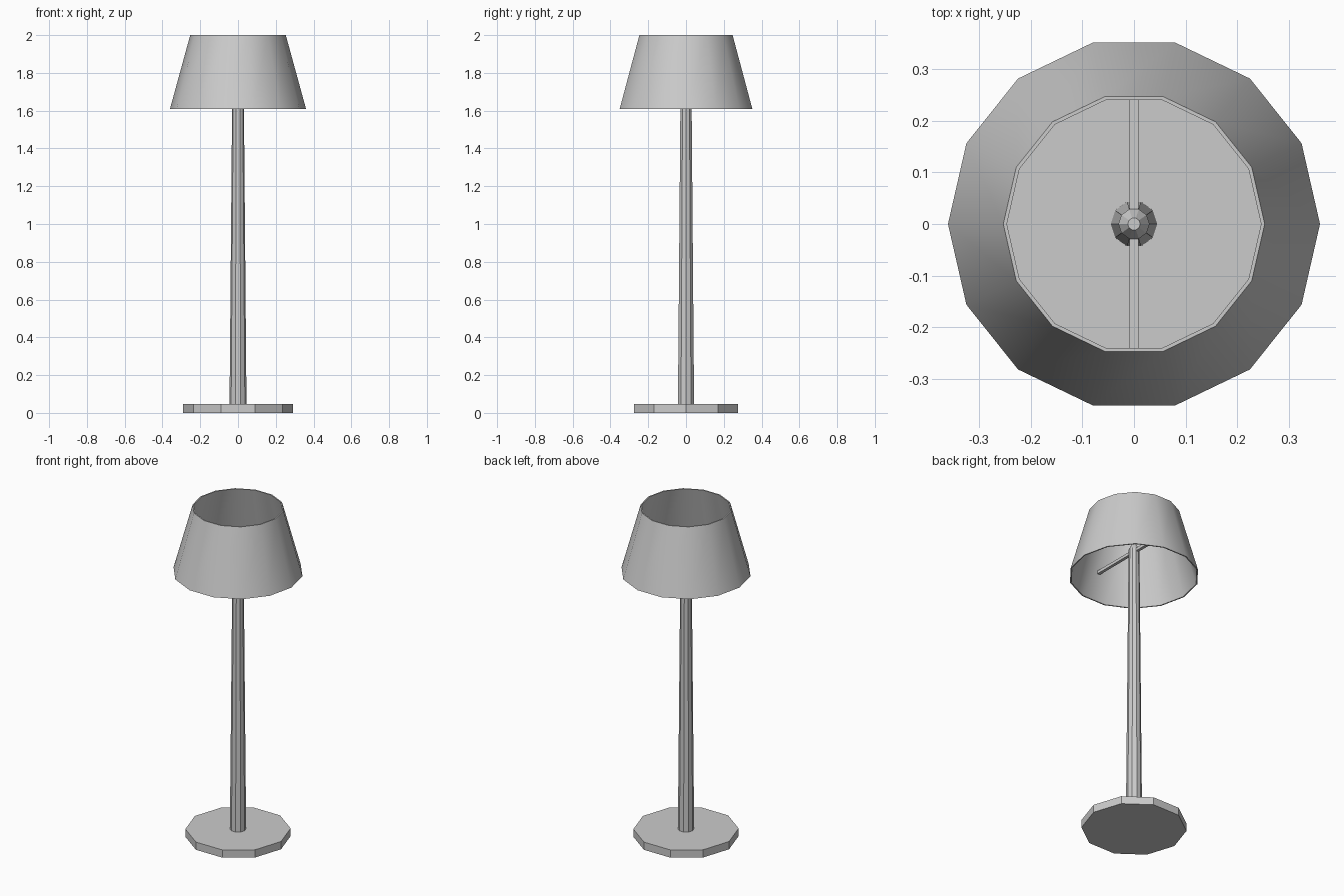
import bpy, bmesh
from math import cos, sin, tau

if "Cube" in bpy.data.objects:
    bpy.data.objects.remove(bpy.data.objects["Cube"])


def lathe(name, profile, sides, closed=False):
    """Spin (radius, z) points about z; open profiles get end caps."""
    bm = bmesh.new()
    rings = [[bm.verts.new((r * cos(tau * i / sides), r * sin(tau * i / sides), z))
              for i in range(sides)] for r, z in profile]
    pairs = list(zip(rings, rings[1:]))
    if closed:
        pairs.append((rings[-1], rings[0]))
    else:
        bm.faces.new(rings[0])
        bm.faces.new(rings[-1])
    for a, b in pairs:
        for i in range(sides):
            j = (i + 1) % sides
            bm.faces.new((a[i], a[j], b[j], b[i]))
    bmesh.ops.recalc_face_normals(bm, faces=bm.faces)
    mesh = bpy.data.meshes.new(name)
    bm.to_mesh(mesh)
    bm.free()
    obj = bpy.data.objects.new(name, mesh)
    bpy.context.collection.objects.link(obj)
    return obj


# Ten-sided foot plate
lathe("base", [(0.29, 0.0), (0.29, 0.047)], 10)

# Tapered pole with a pointed tip
lathe("pole", [(0.045, 0.04), (0.03, 1.777), (0.012, 1.812)], 10)

# Thin-walled open shade
shade = lathe("shade", [(0.36, 1.61), (0.253, 2.0), (0.246, 2.0), (0.353, 1.61)],
              14, closed=True)
bpy.context.view_layer.objects.active = shade
shade.select_set(True)
bpy.ops.object.shade_smooth_by_angle(angle=0.53)

# Cross rod holding the shade on the pole
bpy.ops.mesh.primitive_cube_add(size=1, location=(0, 0, 1.765))
rod = bpy.context.object
rod.name = "shade_support_rod"
rod.scale = (0.018, 0.606, 0.018)
